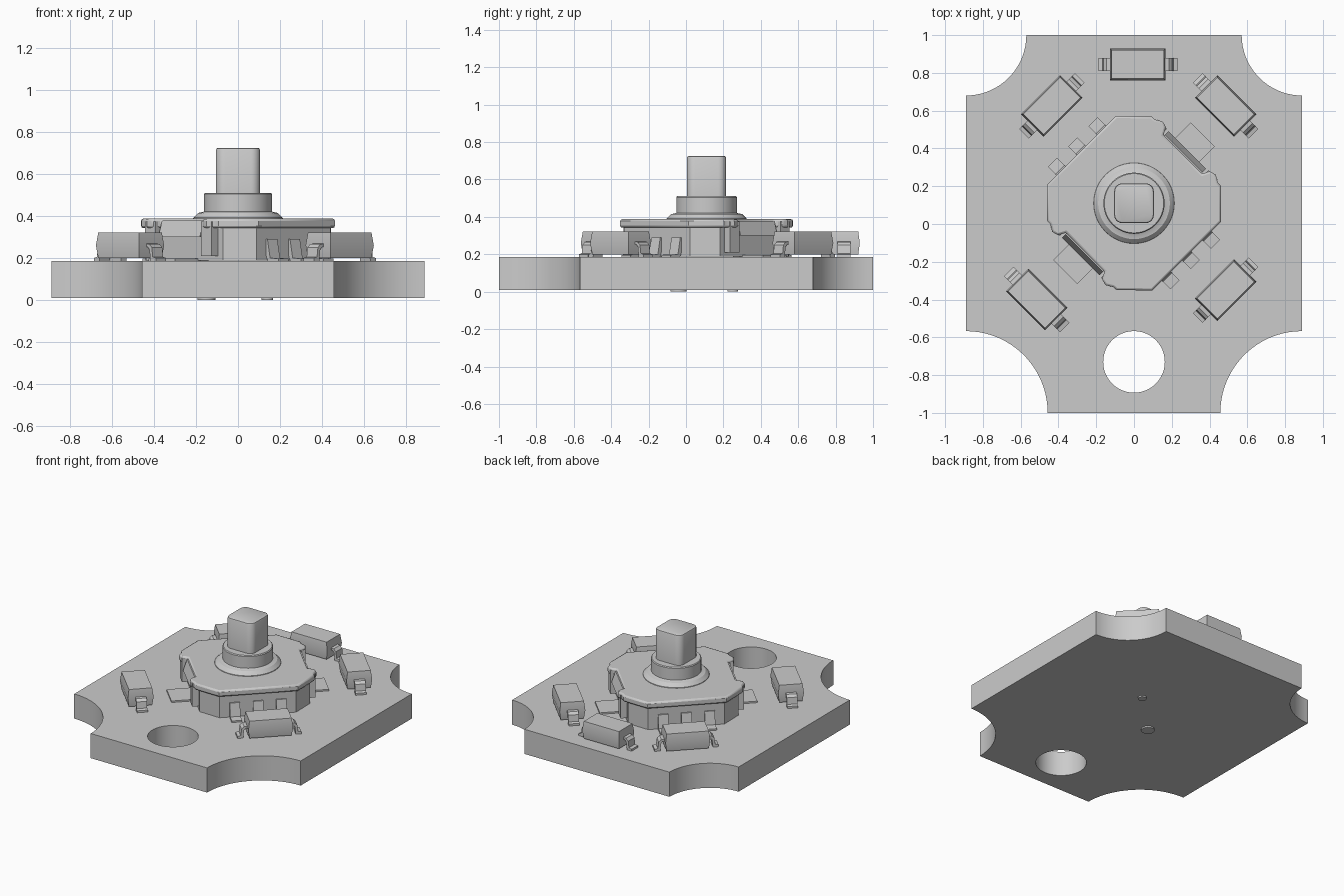
import bpy, bmesh
from math import radians, cos, sin, pi
from mathutils import Matrix

cube = bpy.data.objects.get("Cube")
if cube:
    bpy.data.objects.remove(cube)

grey = bpy.data.materials.new("plain grey")
grey.use_nodes = True
COLOUR = (0.6, 0.6, 0.6, 1)
grey.diffuse_color = COLOUR
grey.node_tree.nodes["Principled BSDF"].inputs["Base Color"].default_value = COLOUR

# Turns a profile (outward, up) so that it is extruded sideways
SIDEWAYS = Matrix(((0, 0, 1, 0), (1, 0, 0, 0), (0, 1, 0, 0), (0, 0, 0, 1)))


def finish(name, bm, frame=Matrix()):
    bmesh.ops.recalc_face_normals(bm, faces=bm.faces)
    mesh = bpy.data.meshes.new(name)
    bm.to_mesh(mesh)
    bm.free()
    mesh.transform(frame)
    mesh.materials.append(grey)
    obj = bpy.data.objects.new(name, mesh)
    bpy.context.collection.objects.link(obj)
    bpy.ops.object.select_all(action='DESELECT')
    obj.select_set(True)
    bpy.context.view_layer.objects.active = obj
    bpy.ops.object.shade_smooth_by_angle(angle=radians(30))
    return obj


def loft(name, sections, frame=Matrix()):
    """Join matching outlines, given as (outline, height), and cap both ends."""
    bm = bmesh.new()
    rings = [[bm.verts.new((x, y, z)) for x, y in outline] for outline, z in sections]
    for low, high in zip(rings, rings[1:]):
        for i in range(len(low)):
            j = (i + 1) % len(low)
            bm.faces.new((low[i], low[j], high[j], high[i]))
    bm.faces.new(rings[0])
    bm.faces.new(rings[-1])
    return finish(name, bm, frame)


def ribbon(name, profile, width, frame, shift=0):
    return loft(name, [(profile, shift - width / 2), (profile, shift + width / 2)],
                frame @ SIDEWAYS)


def arc(cx, cy, r, start, end, n=20, closed=False):
    steps = n if closed else n - 1
    angles = [radians(start + (end - start) * i / steps) for i in range(n)]
    return [(cx + r * cos(a), cy + r * sin(a)) for a in angles]


def rect(hx, hy):
    return [(-hx, -hy), (hx, -hy), (hx, hy), (-hx, hy)]


def rounded(h, r):
    k = h - r
    return (arc(k, k, r, 0, 90, 8) + arc(-k, k, r, 90, 180, 8)
            + arc(-k, -k, r, 180, 270, 8) + arc(k, -k, r, 270, 360, 8))


def place(x, y, degrees):
    return Matrix.Translation((x, y, 0)) @ Matrix.Rotation(radians(degrees), 4, 'Z')


# Board with scooped corners and a round hole
outline = (arc(0.89, 1, 0.32, 270, 180) + arc(-0.89, 1, 0.32, 0, -90)
           + arc(-0.89, -1, 0.433, 90, 0) + arc(0.89, -1, 0.433, 180, 90))
hole = arc(0, -0.73, 0.163, 0, 360, 48, True)
bm = bmesh.new()
edges = []
for loop in (outline, hole):
    ring = [bm.verts.new((x, y, 0.01)) for x, y in loop]
    edges += [bm.edges.new((ring[i - 1], ring[i])) for i in range(len(ring))]
bmesh.ops.triangle_fill(bm, edges=edges, use_beauty=True)
top = bmesh.ops.extrude_face_region(bm, geom=bm.faces[:])
bmesh.ops.translate(bm, vec=(0, 0, 0.175),
                    verts=[v for v in top["geom"] if isinstance(v, bmesh.types.BMVert)])
finish("board", bm)

# Locating pegs under the board
for name, x, y, r in (("large_peg", -0.15, -0.04, 0.043), ("small_peg", 0.14, 0.25, 0.028)):
    peg = arc(x, y, r, 0, 360, 24, True)
    loft(name, [(peg, 0), (peg, 0.05)])

# Switch housing and sheet cover: a turned square with cut corners
SWITCH_Y = 0.11


def switch_outline(tab_side, pin_side):
    """Each side is a list of (sideways, outward) points, run counterclockwise."""
    points = []
    for k in range(4):
        side = tab_side if k % 2 == 0 else pin_side
        a = radians(45 + 90 * k)
        for t, d in side:
            points.append((d * cos(a) - t * sin(a), d * sin(a) + t * cos(a)))
    return points


def mirrored(half):
    return [(-t, d) for t, d in half] + half[::-1]


base = place(0, SWITCH_Y, 0)
body = switch_outline(mirrored([(0.26, 0.36)]), mirrored([(0.25, 0.375)]))
loft("switch_housing", [(body, 0.187), (body, 0.35)], base)

notched = mirrored([(0.26, 0.39), (0.235, 0.392), (0.2, 0.413), (0.165, 0.405), (0.145, 0.365)])
cover = switch_outline(notched, mirrored([(0.258, 0.395)]))
plate = loft("switch_cover", [(cover, 0.342), (cover, 0.388)], base)
bevel = plate.modifiers.new("rounded bends", 'BEVEL')
bevel.width = 0.011
bevel.segments = 2
bevel.limit_method = 'ANGLE'
bevel.angle_limit = radians(50)

# Cover tabs, legs and ground plates on two opposite sides
tab = [(0.352, 0.378), (0.372, 0.378), (0.398, 0.3), (0.378, 0.3)]
leg = [(0.355, 0.375), (0.403, 0.375), (0.403, 0.21), (0.355, 0.21)]
ground = [(0.34, 0.186), (0.515, 0.186), (0.515, 0.197), (0.34, 0.197)]
for side, turn in (("back_left", -45), ("front_right", 135)):
    frame = place(0, SWITCH_Y, turn)
    ribbon(side + "_cover_tab", tab, 0.28, frame)
    ribbon(side + "_ground_plate", ground, 0.18, frame)
    for s in (-1, 1):
        ribbon(side + "_cover_leg", leg, 0.07, frame, s * 0.19)

# Three solder pins on each of the other sides
pin = [(0.36, 0.29), (0.384, 0.29), (0.402, 0.2), (0.458, 0.197),
       (0.458, 0.186), (0.385, 0.186), (0.36, 0.25)]
for side, turn in (("back_right", 45), ("front_left", 225)):
    for i in (-1, 0, 1):
        ribbon(side + "_pin", pin, 0.067, place(0, SWITCH_Y, turn), i * 0.152)

# Round collar and square stem
collar = [(0.215, 0.38), (0.213, 0.392), (0.19, 0.415), (0.168, 0.419), (0.162, 0.422),
          (0.162, 0.505), (0.157, 0.511)]
loft("collar", [(arc(0, 0, r, 0, 360, 48, True), z) for r, z in collar], base)
stem = [(0.105, 0.5), (0.105, 0.715), (0.102, 0.722), (0.096, 0.725)]
loft("stem", [(rounded(h, h - 0.062), z) for h, z in stem], base)

# Small two-lead components around the switch
lead = [(0.13, 0.27), (0.165, 0.266), (0.182, 0.25), (0.188, 0.205), (0.209, 0.2),
        (0.209, 0.186), (0.172, 0.186), (0.166, 0.24), (0.155, 0.252), (0.13, 0.254)]
spots = (("back", 0.02, 0.845, 0), ("back_right", -0.435, 0.625, 45),
         ("back_left", 0.485, 0.625, -45), ("front_right", -0.515, -0.40, -45),
         ("front_left", 0.485, -0.35, 45))
for side, x, y, turn in spots:
    loft(side + "_component",
         [(rect(0.138, 0.076), 0.2), (rect(0.146, 0.084), 0.26), (rect(0.138, 0.076), 0.322)],
         place(x, y, turn))
    for end in (-90, 90):
        ribbon(side + "_component_lead", lead, 0.07, place(x, y, turn + end))
